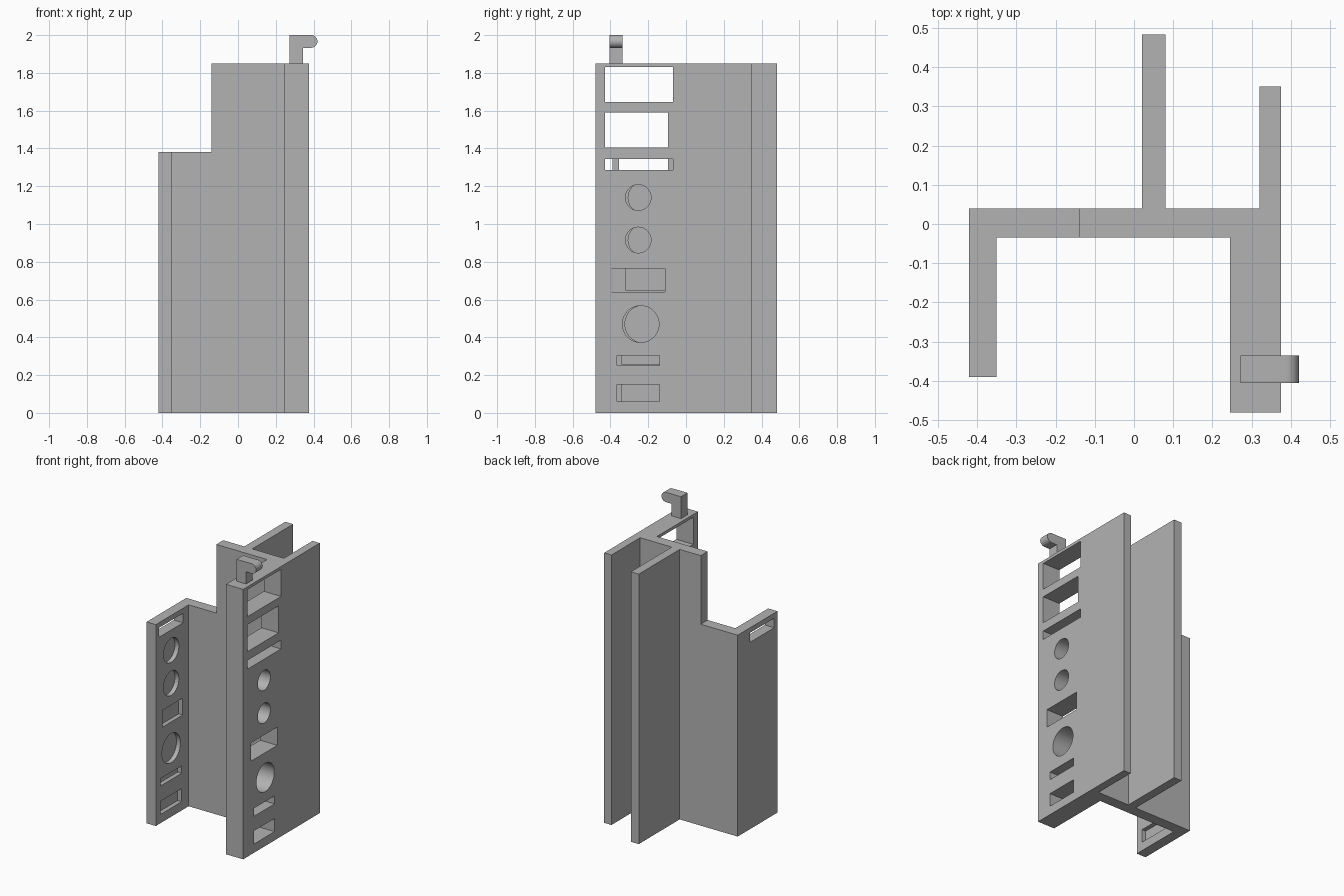
import bpy, bmesh, math
from mathutils import Matrix, Vector

if "Cube" in bpy.data.objects:
    bpy.data.objects.remove(bpy.data.objects["Cube"], do_unlink=True)

grey = bpy.data.materials.new("plain grey")
grey.use_nodes = True
grey.diffuse_color = (0.45, 0.45, 0.45, 1)
grey.node_tree.nodes["Principled BSDF"].inputs["Base Color"].default_value = (0.45, 0.45, 0.45, 1)


def finish(name, bm):
    bmesh.ops.recalc_face_normals(bm, faces=bm.faces)
    mesh = bpy.data.meshes.new(name)
    bm.to_mesh(mesh)
    bm.free()
    mesh.materials.append(grey)
    obj = bpy.data.objects.new(name, mesh)
    bpy.context.collection.objects.link(obj)
    return obj


def prism(name, points, direction):
    bm = bmesh.new()
    face = bm.faces.new([bm.verts.new(p) for p in points])
    new = bmesh.ops.extrude_face_region(bm, geom=[face])["geom"]
    verts = [v for v in new if isinstance(v, bmesh.types.BMVert)]
    bmesh.ops.translate(bm, vec=Vector(direction), verts=verts)
    return finish(name, bm)


def add_box(bm, x0, x1, y0, y1, z0, z1):
    centre = Vector((x0 + x1, y0 + y1, z0 + z1)) / 2
    size = Matrix.Diagonal((x1 - x0, y1 - y0, z1 - z0, 1))
    bmesh.ops.create_cube(bm, size=1, matrix=Matrix.Translation(centre) @ size)


def add_drill(bm, x0, x1, y, z, radius):
    turn = Matrix.Translation(((x0 + x1) / 2, y, z)) @ Matrix.Rotation(math.pi / 2, 4, "Y")
    bmesh.ops.create_cone(bm, cap_ends=True, segments=48, radius1=radius,
                          radius2=radius, depth=x1 - x0, matrix=turn)


# Upright bracket: one plan outline extruded to full height
plan = [(-.42, -.39), (-.35, -.39), (-.35, -.035), (.245, -.035), (.245, -.48),
        (.375, -.48), (.375, .35), (.32, .35), (.32, .04), (.08, .04),
        (.08, .483), (.02, .483), (.02, .04), (-.42, .04)]
bracket = prism("bracket", [(x, y, 0) for x, y in plan], (0, 0, 1.85))

# Cutters: the lowered step, openings through the wall, pockets in the arm
bm = bmesh.new()
add_box(bm, -.6, -.14, -.6, .2, 1.38, 2)
through, pocket = (.2, .45), (-.38, -.3)
for y0, y1, z0, z1 in [(-.43, -.07, 1.645, 1.83), (-.43, -.095, 1.405, 1.59),
                       (-.43, -.07, 1.285, 1.345), (-.395, -.11, .64, .765),
                       (-.365, -.14, .25, .305), (-.365, -.14, .06, .15)]:
    add_box(bm, *through, y0, y1, z0, z1)
for y0, y1, z0, z1 in [(-.32, -.1, .65, .765), (-.34, -.11, .255, .305),
                       (-.34, -.11, .06, .15)]:
    add_box(bm, *pocket, y0, y1, z0, z1)
add_box(bm, -.5, -.3, -.355, -.095, 1.28, 1.345)
for z, wall_y, wall_radius, arm_radius in [(1.14, -.253, .068, .083),
                                           (.915, -.253, .068, .083),
                                           (.47, -.24, .097, .1)]:
    add_drill(bm, *through, wall_y, z, wall_radius)
    add_drill(bm, *pocket, -.223, z, arm_radius)
cutter = finish("cutter", bm)
cutter.hide_render = True

cut = bracket.modifiers.new("openings", "BOOLEAN")
cut.operation = "DIFFERENCE"
cut.solver = "EXACT"
cut.object = cutter
bpy.context.view_layer.objects.active = bracket
bracket.select_set(True)
bpy.ops.object.modifier_apply(modifier=cut.name)
bpy.data.objects.remove(cutter, do_unlink=True)

# Hook with a rounded tip on top of the wall
r = .0335
tip = [(.387 + r * math.cos(a), 2 - r + r * math.sin(a))
       for a in (math.pi * (i / 16 - .5) for i in range(17))]
side = [(.272, 1.85), (.345, 1.85), (.345, 2 - 2 * r)] + tip + [(.272, 2)]
hook = prism("hook", [(x, -.405, z) for x, z in side], (0, .07, 0))

# Smooth the round surfaces, keep the corners sharp
for obj in (bracket, hook):
    bpy.ops.object.select_all(action="DESELECT")
    obj.select_set(True)
    bpy.context.view_layer.objects.active = obj
    bpy.ops.object.shade_smooth_by_angle(angle=math.radians(30))
